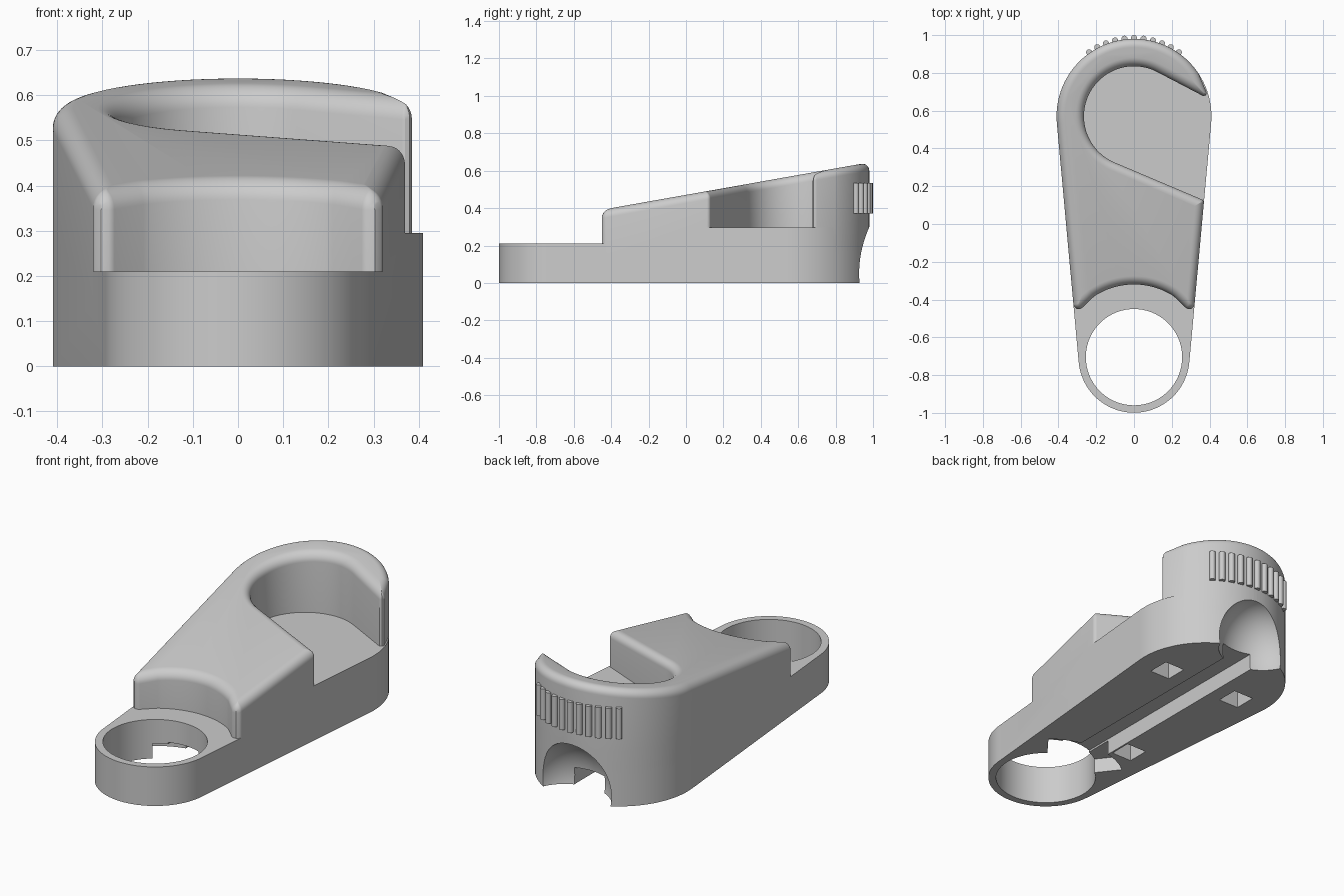
import bpy, bmesh, math
from mathutils import Vector

if "Cube" in bpy.data.objects:
    bpy.data.objects.remove(bpy.data.objects["Cube"])

RING, HEAD = Vector((0, -0.705)), Vector((0, 0.57))
R_RING, R_HEAD = 0.294, 0.41
PHI = math.degrees(math.asin((R_HEAD - R_RING) / (HEAD - RING).length))
FLOOR = 0.295

grey = bpy.data.materials.new("plain grey")
grey.use_nodes = True
grey.diffuse_color = (0.6, 0.6, 0.6, 1)
grey.node_tree.nodes["Principled BSDF"].inputs["Base Color"].default_value = (0.6, 0.6, 0.6, 1)


def arc(c, r, a0, a1, n):
    angles = [math.radians(a0 + (a1 - a0) * i / n) for i in range(n + 1)]
    return [c + r * Vector((math.cos(a), math.sin(a))) for a in angles]


def loft(name, loops):
    """Solid skinned through matching loops of 3D points, capped at both ends."""
    bm = bmesh.new()
    rings = [[bm.verts.new(p) for p in loop] for loop in loops]
    n = len(rings[0])
    for low, high in zip(rings, rings[1:]):
        for i in range(n):
            j = (i + 1) % n
            bm.faces.new((low[i], low[j], high[j], high[i]))
    bm.faces.new(rings[0][::-1])
    bm.faces.new(rings[-1])
    bmesh.ops.recalc_face_normals(bm, faces=bm.faces)
    mesh = bpy.data.meshes.new(name)
    bm.to_mesh(mesh)
    bm.free()
    mesh.materials.append(grey)
    ob = bpy.data.objects.new(name, mesh)
    bpy.context.collection.objects.link(ob)
    return ob


def prism(name, pts, z0, z1):
    return loft(name, [[(p.x, p.y, z) for p in pts] for z in (z0, z1)])


def box(name, x0, x1, y0, y1, z0, z1):
    return prism(name, [Vector(p) for p in ((x0, y0), (x1, y0), (x1, y1), (x0, y1))], z0, z1)


def combine(target, tool, operation):
    mod = target.modifiers.new(tool.name, "BOOLEAN")
    mod.operation, mod.object, mod.solver = operation, tool, "EXACT"
    bpy.context.view_layer.objects.active = target
    bpy.ops.object.modifier_apply(modifier=mod.name)
    bpy.data.objects.remove(tool)


def smooth(ob):
    bpy.ops.object.select_all(action="DESELECT")
    ob.select_set(True)
    bpy.context.view_layer.objects.active = ob
    bpy.ops.object.shade_smooth_by_angle(angle=math.radians(30))


def inset(pts, d):
    """Mitred inward offset of a counter-clockwise outline."""
    out = []
    for i, p in enumerate(pts):
        u = (p - pts[i - 1]).normalized()
        v = (pts[(i + 1) % len(pts)] - p).normalized()
        nu, nv = Vector((-u.y, u.x)), Vector((-v.y, v.x))
        out.append(p + (nu + nv) * d / (1 + nu.dot(nv)))
    return out


def round_corners(pts, corners, d, n=6):
    """Replace the listed corners by arcs of their radius less the inset d."""
    out = []
    for i, p in enumerate(pts):
        if i not in corners:
            out.append(p)
            continue
        r = max(corners[i] - d, 0.002)
        u = (pts[i - 1] - p).normalized()
        v = (pts[(i + 1) % len(pts)] - p).normalized()
        half = math.acos(u.dot(v)) / 2
        c = p + (u + v).normalized() * (r / math.sin(half))
        a = p + u * (r / math.tan(half)) - c
        b = p + v * (r / math.tan(half)) - c
        for k in range(n + 1):
            out.append(c + a.lerp(b, k / n).normalized() * r)
    return out


# Tapered footprint
head_arc = arc(HEAD, R_HEAD, -PHI, 180 + PHI, 64)
ring_arc = arc(RING, R_RING, 180 + PHI, 360 - PHI, 48)


def side(y, sign):
    a, b = ring_arc[-1], head_arc[0]
    p = a.lerp(b, (y - a.y) / (b.y - a.y))
    return Vector((p.x * sign, y))


body = prism("body", head_arc + ring_arc, 0, 0.21)
pocket_floor = prism("pocket_floor", head_arc + [side(0, -1), side(0, 1)], 0.15, FLOOR)

# Hooked upper body with a sloping, filleted top
outline = [head_arc[6]] + head_arc[13:] + [side(-0.483, -1)]
corners = {0: 0.015, len(outline) - 1: 0.028}
outline += arc(RING, 0.385, 123, 57, 24)
corners[len(outline)] = 0.028
corners[len(outline) + 1] = 0.02
outline += [side(-0.483, 1), side(0.125, 1)]
outline += arc(HEAD, 0.265, 247, 61, 56)

FILLET, STEPS = 0.045, 8
loops = [[(p.x, p.y, 0.15) for p in round_corners(outline, corners, 0)]]
for k in range(STEPS + 1):
    t = math.pi / 2 * k / STEPS
    d = FILLET * (1 - math.cos(t))
    ring = round_corners(inset(outline, d), corners, d)
    loops.append([(p.x, p.y, 0.40 + 0.177 * (p.y + 0.4) - FILLET * (1 - math.sin(t)))
                  for p in ring])
upper_body = loft("upper_body", loops)

combine(body, pocket_floor, "UNION")
combine(body, upper_body, "UNION")

# Ring hole, underside recess, channel and sockets
combine(body, prism("ring_hole", arc(RING, 0.255, 0, 355, 71), -0.1, 0.5), "DIFFERENCE")
combine(body, prism("recess", [RING] + arc(RING, 0.4, 52, 128, 24), -0.1, 0.08),
        "DIFFERENCE")
combine(body, box("channel", -0.09, 0.09, -0.5, 1.1, -0.1, 0.09), "DIFFERENCE")
for x, y in ((0.23, 0.54), (-0.23, 0.54), (-0.16, -0.23)):
    combine(body, box("socket", x - 0.06, x + 0.06, y - 0.06, y + 0.06, -0.1, 0.1),
            "DIFFERENCE")

# Flared scoop at the rear end of the channel
bpy.ops.mesh.primitive_uv_sphere_add(segments=64, ring_count=32, location=(0, 1.0, 0.05),
                                     scale=(0.22, 0.2, 0.25))
scoop = bpy.context.object
scoop.name = "scoop"
scoop.data.materials.append(grey)
combine(body, scoop, "DIFFERENCE")
smooth(body)

# Grip ridges around the rear
for i in range(11):
    a = math.radians(90 + 7 * (i - 5))
    c = HEAD + 0.414 * Vector((math.cos(a), math.sin(a)))
    smooth(prism(f"grip_ridge_{i + 1}", arc(c, 0.016, 0, 337.5, 15), 0.37, 0.535))
